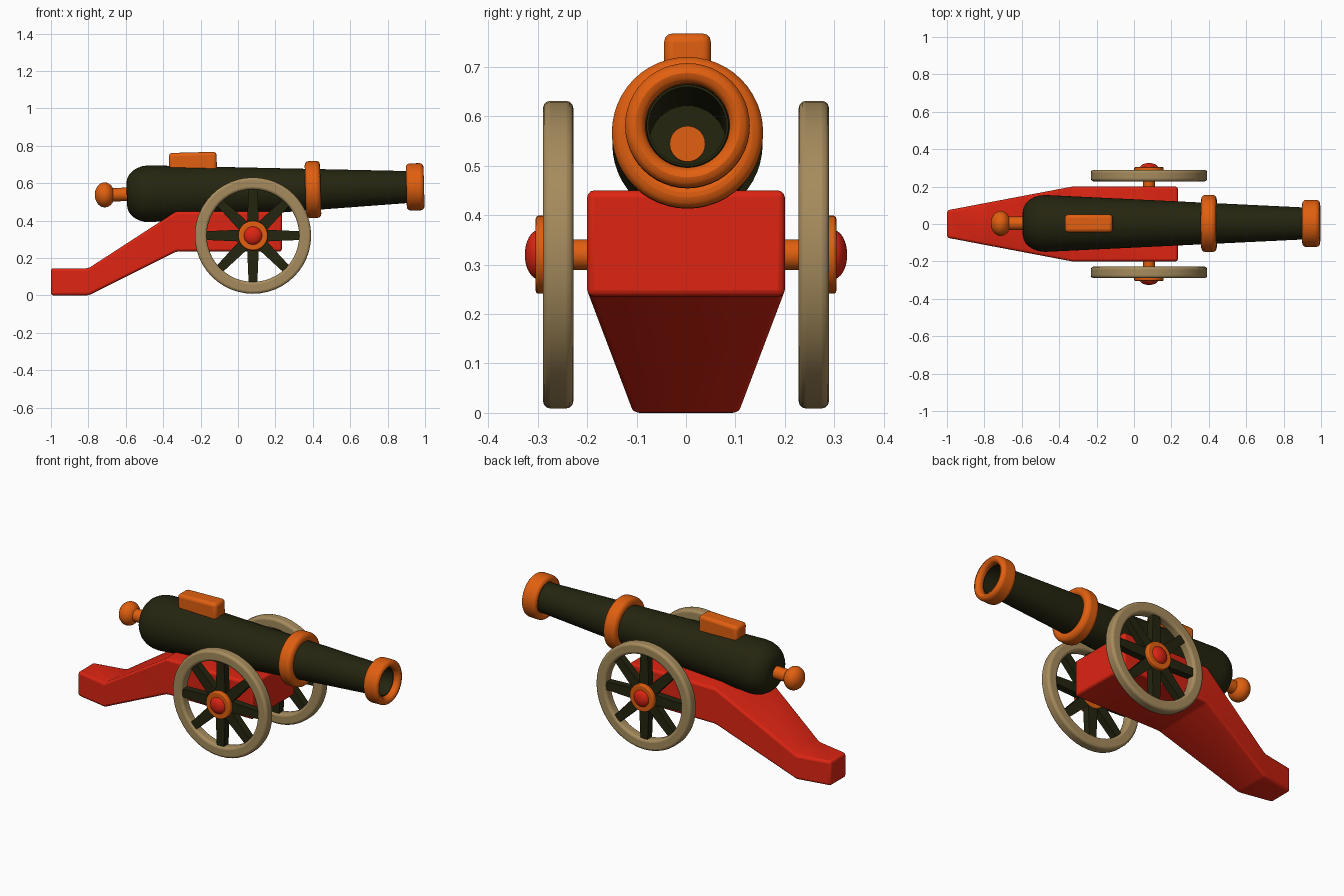
import bpy, bmesh, math
from mathutils import Matrix, Vector

cube = bpy.data.objects.get("Cube")
if cube:
    bpy.data.objects.remove(cube, do_unlink=True)


def material(name, rgb):
    m = bpy.data.materials.new(name)
    m.use_nodes = True
    m.diffuse_color = (*rgb, 1)
    m.node_tree.nodes["Principled BSDF"].inputs["Base Color"].default_value = (*rgb, 1)
    return m


RED = material("red paint", (0.72, 0.018, 0.006))
ORANGE = material("orange metal", (0.75, 0.115, 0.005))
DARK = material("dark iron", (0.018, 0.018, 0.005))
TAN = material("tan wood", (0.38, 0.26, 0.11))


def finish(name, bm, mat, matrix=Matrix(), bevel=0, angle=35):
    bmesh.ops.recalc_face_normals(bm, faces=bm.faces)
    mesh = bpy.data.meshes.new(name)
    bm.to_mesh(mesh)
    bm.free()
    obj = bpy.data.objects.new(name, mesh)
    bpy.context.collection.objects.link(obj)
    obj.matrix_world = matrix
    mesh.materials.append(mat)
    if bevel:
        mod = obj.modifiers.new("Bevel", "BEVEL")
        mod.width, mod.segments = bevel, 3
        mod.limit_method, mod.angle_limit = "ANGLE", math.radians(25)
    bpy.ops.object.select_all(action="DESELECT")
    obj.select_set(True)
    bpy.context.view_layer.objects.active = obj
    bpy.ops.object.shade_smooth_by_angle(angle=math.radians(angle))
    return obj


def lathe(name, profile, mat, matrix, closed=False, bevel=0, steps=48):
    """Spin (along, radius) points about the local x axis."""
    bm = bmesh.new()
    verts = [bm.verts.new((a, 0, r)) for a, r in profile]
    pairs = list(zip(verts, verts[1:])) + ([(verts[-1], verts[0])] if closed else [])
    edges = [bm.edges.new(p) for p in pairs]
    bmesh.ops.spin(bm, geom=verts + edges, axis=(1, 0, 0), cent=(0, 0, 0),
                   angle=math.tau, steps=steps, use_merge=True)
    bmesh.ops.remove_doubles(bm, verts=bm.verts, dist=1e-4)
    return finish(name, bm, mat, matrix, bevel)


def ring(name, a, b, inner, outer, mat, matrix, bevel):
    return lathe(name, [(a, inner), (a, outer), (b, outer), (b, inner)],
                 mat, matrix, True, bevel)


def box(name, size, center, mat, matrix, bevel):
    bm = bmesh.new()
    bmesh.ops.create_cube(bm, size=1)
    bmesh.ops.scale(bm, vec=size, verts=bm.verts)
    bmesh.ops.translate(bm, vec=center, verts=bm.verts)
    return finish(name, bm, mat, matrix, bevel)


# Gun parts share one slightly raised axis
gun = Matrix.Translation((0, 0.003, 0.556)) @ Matrix.Rotation(-0.026, 4, "Y")

# Hollow tapered barrel with a rounded breech
breech = [(-0.595, 0), (-0.595, 0.06)]
for i in range(1, 7):
    t = i / 6 * math.pi / 2
    breech.append((-0.475 - 0.12 * math.cos(t), 0.06 + 0.092 * math.sin(t)))
lathe("barrel", breech + [(0.96, 0.083), (0.96, 0.078), (-0.5, 0.078), (-0.5, 0)], DARK, gun)
ring("middle_band", 0.36, 0.442, 0.1, 0.153, ORANGE, gun, 0.022)
ring("muzzle_band", 0.9, 0.995, 0.085, 0.126, ORANGE, gun, 0.024)
box("top_block", (0.255, 0.095, 0.11), (-0.237, 0, 0.16), ORANGE, gun, 0.018)

# Breech knob on its stem
lathe("knob_stem", [(-0.7, 0), (-0.7, 0.036), (-0.46, 0.036), (-0.46, 0)], ORANGE, gun)
knob = [(-0.713 - 0.053 * math.cos(i * math.pi / 14), 0.067 * math.sin(i * math.pi / 14))
        for i in range(15)]
lathe("knob", knob, ORANGE, gun)

# Carriage: a bent beam narrowing to the tail
bm = bmesh.new()
stations = [(-1, 0, 0.145, 0.073), (-0.8, 0, 0.145, 0.111),
            (-0.33, 0.235, 0.45, 0.2), (0.235, 0.235, 0.45, 0.2)]
loops = [[bm.verts.new((x, y, z)) for y, z in ((-w, lo), (w, lo), (w, hi), (-w, hi))]
         for x, lo, hi, w in stations]
for a, b in zip(loops, loops[1:]):
    for i in range(4):
        j = (i + 1) % 4
        bm.faces.new((a[i], a[j], b[j], b[i]))
bm.faces.new(loops[0])
bm.faces.new(loops[-1])
finish("carriage", bm, RED, bevel=0.014)

# Axle and the two wheels
hub_center = Vector((0.08, 0, 0.32))
axle = Matrix.Translation(hub_center) @ Matrix.Rotation(math.pi / 2, 4, "Z")
lathe("axle", [(-0.27, 0), (-0.27, 0.031), (0.27, 0.031), (0.27, 0)], ORANGE, axle)

for side, sign in (("left", 1), ("right", -1)):
    # Local x points outwards along the axle
    wheel = Matrix.Translation(hub_center) @ Matrix.Rotation(sign * math.pi / 2, 4, "Z")
    ring(side + "_wheel_rim", 0.228, 0.289, 0.247, 0.311, TAN, wheel, 0.014)
    lathe(side + "_wheel_hub", [(0.235, 0), (0.235, 0.079), (0.304, 0.079), (0.304, 0)],
          ORANGE, wheel, bevel=0.006)
    cap = [(0.29, 0.05)] + [(0.297 + 0.029 * math.sin(t), 0.05 * math.cos(t))
                           for t in (i * math.pi / 16 for i in range(9))]
    lathe(side + "_hub_cap", cap, RED, wheel)

    # Eight tapered spokes
    bm = bmesh.new()
    for k in range(8):
        new = bmesh.ops.create_cube(bm, size=1)["verts"]
        for v in new:
            outer = v.co.z > 0
            v.co = (0.258 + v.co.x * 0.042, v.co.y * (0.046 if outer else 0.064),
                    0.26 if outer else 0.05)
        bmesh.ops.rotate(bm, verts=new, cent=(0, 0, 0),
                         matrix=Matrix.Rotation(k * math.pi / 4, 3, "X"))
    finish(side + "_wheel_spokes", bm, DARK, wheel)
